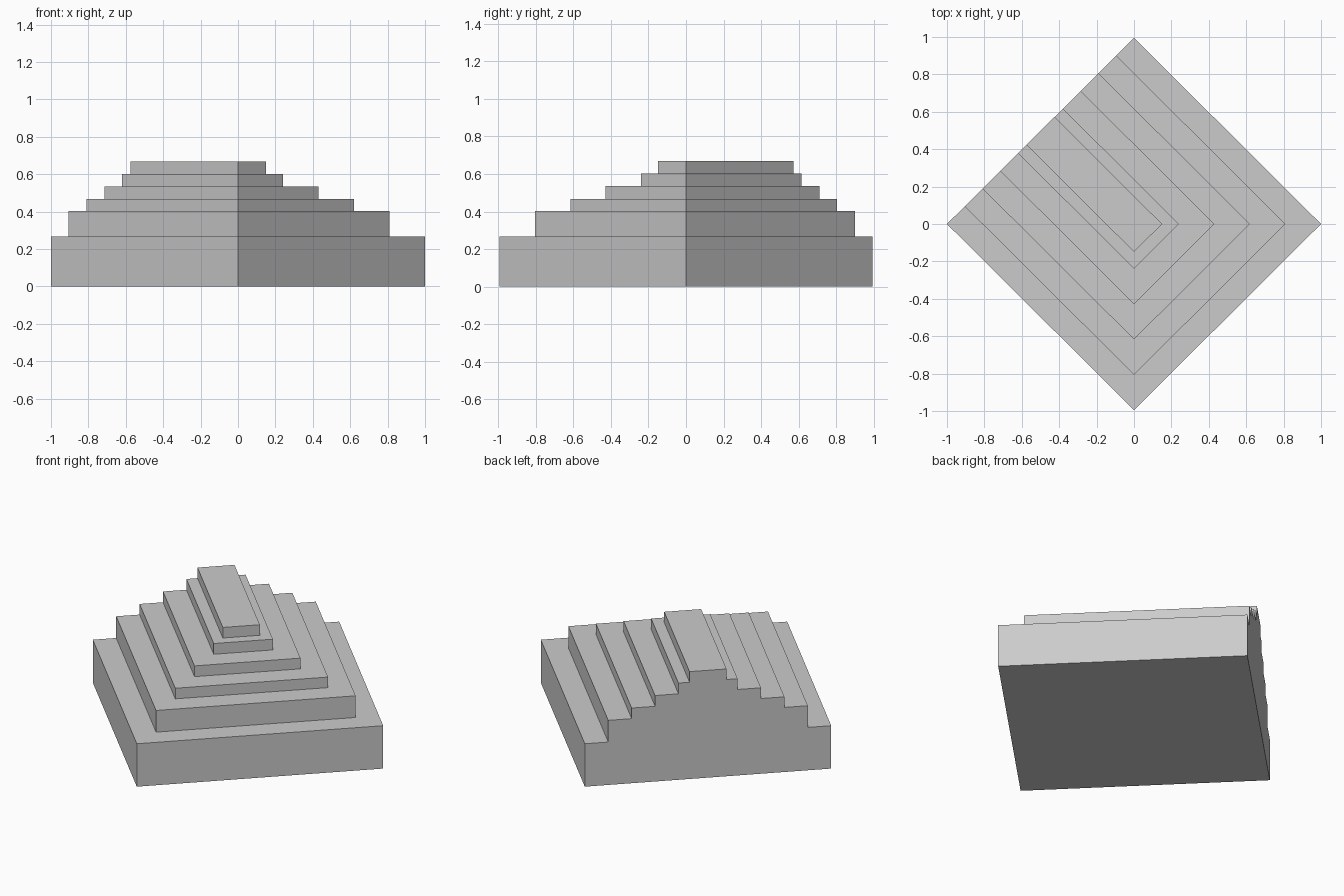
import bpy
import bmesh

cube = bpy.data.objects.get("Cube")
if cube:
    bpy.data.objects.remove(cube, do_unlink=True)

# Plain grey stone
stone = bpy.data.materials.new("grey_stone")
stone.use_nodes = True
colour = (0.6, 0.6, 0.6, 1.0)
stone.diffuse_color = colour
stone.node_tree.nodes["Principled BSDF"].inputs["Base Color"].default_value = colour

# Tiers from the ground up: half width and top height
TIERS = [(1.0, 0.267), (0.81, 0.402), (0.62, 0.468),
         (0.43, 0.535), (0.24, 0.602), (0.15, 0.668)]
BACK = -1.0      # the flush wall shared by all tiers
Y_SCALE = 0.995


def ring(bm, half, z):
    """Corners of one tier, on a plan turned by 45 degrees."""
    plan = [(-half, BACK), (-half, half), (half, half), (half, BACK)]
    return [bm.verts.new(((s + d) / 2, (s - d) / 2 * Y_SCALE, z)) for s, d in plan]


bm = bmesh.new()
left_profile, right_profile = [], []
floor_z, below = 0.0, None
for half, top_z in TIERS:
    low, high = ring(bm, half, floor_z), ring(bm, half, top_z)
    # Tread around three sides of the tier, or the underside of the first one
    bm.faces.new(below + low[::-1] if below else low)
    # Three stepped walls
    for i in range(3):
        bm.faces.new((low[i], low[i + 1], high[i + 1], high[i]))
    left_profile += [low[0], high[0]]
    right_profile += [low[3], high[3]]
    floor_z, below = top_z, high

# Top slab and the single flush back wall
bm.faces.new(below)
bm.faces.new(left_profile + right_profile[::-1])
bmesh.ops.recalc_face_normals(bm, faces=bm.faces[:])

mesh = bpy.data.meshes.new("stepped_platform")
bm.to_mesh(mesh)
bm.free()
mesh.materials.append(stone)
platform = bpy.data.objects.new("stepped_platform", mesh)
bpy.context.collection.objects.link(platform)
